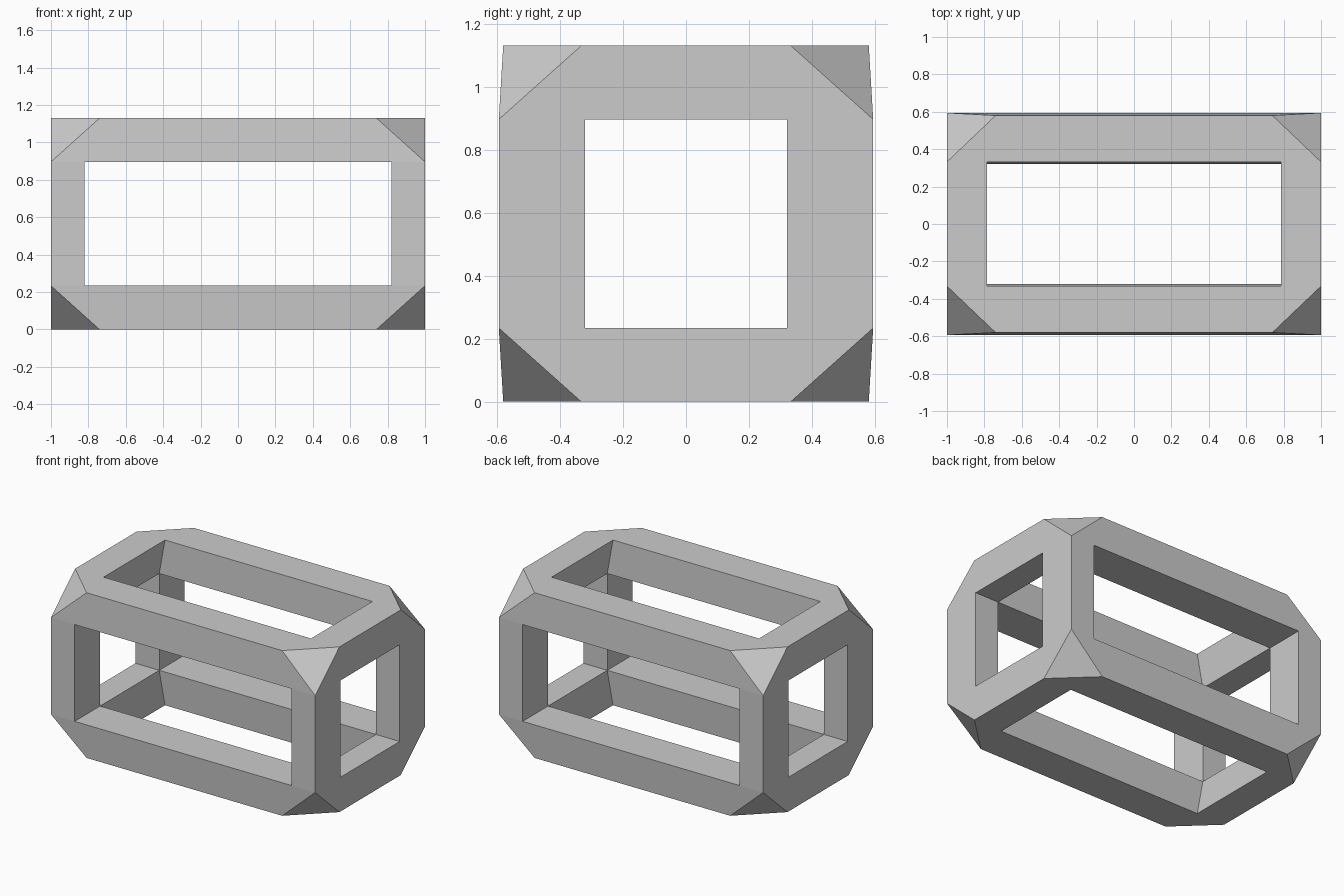
import bpy
import bmesh
from itertools import product

if "Cube" in bpy.data.objects:
    bpy.data.objects.remove(bpy.data.objects["Cube"], do_unlink=True)

MID = 0.565  # half height, and the height of the frame's centre

# Corner points of one eighth of the frame, measured from its centre
P = {
    "post_edge": (1, 0.594, 0.331),
    "top_front": (0.74, 0.58, MID),
    "top_side": (1, 0.332, MID),
    "top_window": (0.785, 0.332, MID),
    "front_window": (0.82, 0.594, 0.331),
    "side_window": (1, 0.32, 0.331),
    "inner": (0.82, 0.32, 0.331),
}


def strip(a, b, axis):
    """Quad running from edge a-b to the symmetry plane of the given axis."""
    def flat(p):
        return tuple(0 if i == axis else c for i, c in enumerate(p))
    return [P[a], P[b], flat(P[b]), flat(P[a])]


faces = [
    # Cut corner and the small triangles around it
    [P["post_edge"], P["top_front"], P["top_side"]],
    [P["top_front"], P["top_side"], P["top_window"]],
    [P["post_edge"], P["top_front"], P["front_window"]],
    [P["post_edge"], P["top_side"], P["side_window"]],
    # Long beam
    strip("top_front", "top_window", 0),
    strip("top_front", "front_window", 0),
    strip("front_window", "inner", 0),
    strip("top_window", "inner", 0),
    # End beam
    strip("top_side", "top_window", 1),
    strip("top_side", "side_window", 1),
    strip("side_window", "inner", 1),
    strip("top_window", "inner", 1),
    # Post
    strip("post_edge", "front_window", 2),
    strip("post_edge", "side_window", 2),
    strip("front_window", "inner", 2),
    strip("side_window", "inner", 2),
]

# Repeat the eighth in every direction and join it into one closed frame
bm = bmesh.new()
for sx, sy, sz in product((1, -1), repeat=3):
    for face in faces:
        bm.faces.new([bm.verts.new((x * sx, y * sy, z * sz + MID))
                      for x, y, z in face])
bmesh.ops.remove_doubles(bm, verts=bm.verts[:], dist=0.0005)
bmesh.ops.dissolve_limit(bm, angle_limit=0.005, verts=bm.verts[:],
                         edges=bm.edges[:])
bmesh.ops.recalc_face_normals(bm, faces=bm.faces[:])

mesh = bpy.data.meshes.new("open_box_frame")
bm.to_mesh(mesh)
bm.free()

# Plain grey
grey = bpy.data.materials.new("light_grey")
grey.use_nodes = True
color = (0.6, 0.6, 0.6, 1)
grey.diffuse_color = color
grey.node_tree.nodes["Principled BSDF"].inputs["Base Color"].default_value = color
mesh.materials.append(grey)

frame = bpy.data.objects.new("open_box_frame", mesh)
bpy.context.collection.objects.link(frame)
